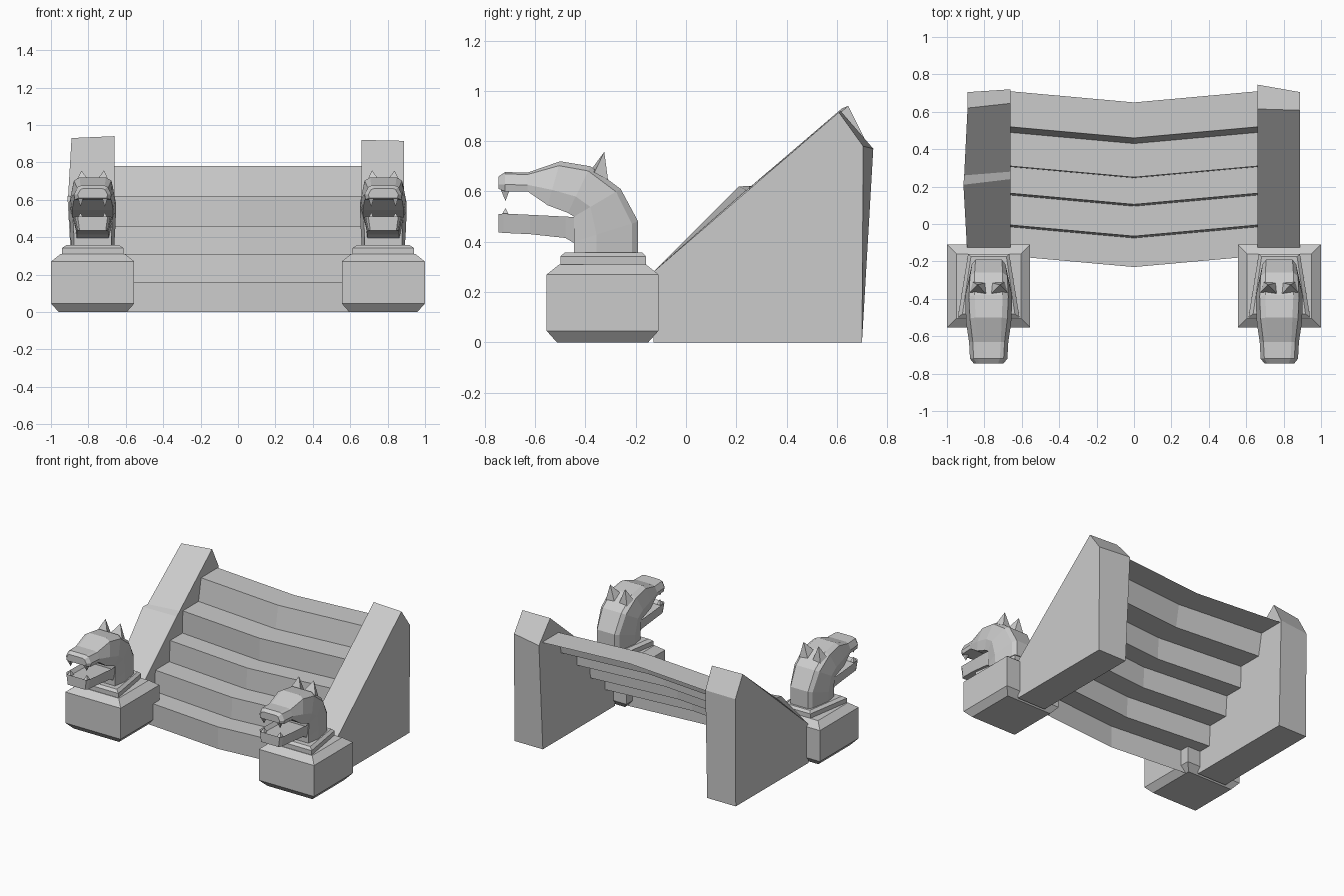
import bpy, bmesh
from mathutils import Matrix, Vector

old = bpy.data.objects.get("Cube")
if old:
    bpy.data.objects.remove(old, do_unlink=True)

stone = bpy.data.materials.new("grey_stone")
stone.use_nodes = True
GREY = (0.6, 0.6, 0.6, 1)
stone.diffuse_color = GREY
stone.node_tree.nodes["Principled BSDF"].inputs["Base Color"].default_value = GREY


def finish(name, bm, closed=True):
    if closed:
        bmesh.ops.recalc_face_normals(bm, faces=bm.faces)
    mesh = bpy.data.meshes.new(name)
    bm.to_mesh(mesh)
    bm.free()
    mesh.materials.append(stone)
    ob = bpy.data.objects.new(name, mesh)
    bpy.context.collection.objects.link(ob)
    return ob


def loft(bm, rings, caps=True):
    """Skin a list of closed rings of points."""
    rows = [[bm.verts.new(p) for p in ring] for ring in rings]
    n = len(rows[0])
    for a, b in zip(rows, rows[1:]):
        for i in range(n):
            j = (i + 1) % n
            bm.faces.new((a[i], a[j], b[j], b[i]))
    if caps:
        bm.faces.new(rows[0][::-1])
        bm.faces.new(rows[-1])


def rect(cx, y0, y1, half0, half1, z):
    return [(cx - half0, y0, z), (cx + half0, y0, z),
            (cx + half1, y1, z), (cx - half1, y1, z)]


# Staircase: one open folded sheet, swept to a shallow V in plan
profile = []
top = 0.0
for low_y, high_y, height in ((-0.23, -0.23, 0.16), (-0.075, -0.065, 0.31),
                              (0.095, 0.105, 0.46), (0.246, 0.25, 0.62),
                              (0.43, 0.46, 0.78)):
    profile += [(low_y, top), (high_y, height)]
    top = height
profile.append((0.65, top))
bm = bmesh.new()
cols = [[bm.verts.new((x, y + abs(x) * 0.09, z)) for y, z in profile]
        for x in (-0.67, 0, 0.67)]
for a, b in zip(cols, cols[1:]):
    for i in range(len(profile) - 1):
        bm.faces.new((a[i], b[i], b[i + 1], a[i + 1]))
finish("stairs", bm, closed=False)


# Sloping side walls, each lofted from its inner to its outer outline
def wall(name, inner, outer):
    bm = bmesh.new()
    loft(bm, [inner, outer])
    bmesh.ops.triangulate(bm, faces=[f for f in bm.faces if len(f.verts) > 4])
    finish(name, bm)


wall("left_wall",
     [(0.66, y, z) for y, z in ((-0.13, 0), (-0.13, 0.28), (0.615, 0.92),
                                (0.745, 0.77), (0.70, 0))],
     [(0.888, y, z) for y, z in ((-0.13, 0), (-0.13, 0.28), (0.608, 0.915),
                                 (0.705, 0.78), (0.70, 0))])
wall("right_wall",
     [(-0.66, y, z) for y, z in ((-0.13, 0), (-0.13, 0.28), (0.24, 0.605),
                                 (0.28, 0.63), (0.645, 0.94), (0.72, 0.79), (0.70, 0))],
     [(x, y, z) for x, y, z in ((-0.893, -0.13, 0), (-0.893, -0.13, 0.28),
                                (-0.912, 0.21, 0.62), (-0.908, 0.26, 0.622),
                                (-0.89, 0.62, 0.93), (-0.89, 0.705, 0.78),
                                (-0.89, 0.70, 0))])


def head_ring(cx, crest, base, a, b, c, d):
    """Cross-section from crest to base: half widths crest, shoulder, cheek, base."""
    crest, base = Vector((cx, *crest)), Vector((cx, *base))
    side = [(crest.lerp(base, t), w)
            for t, w in ((0, a), (0.1, b), (0.65, c), (1, d))]
    right = [p + Vector((w, 0, 0)) for p, w in side]
    left = [p - Vector((w, 0, 0)) for p, w in reversed(side)]
    return right + left


def spike(bm, base, tip):
    verts = [bm.verts.new(p) for p in base]
    peak = bm.verts.new(tip)
    bm.faces.new(verts)
    for i in range(len(verts)):
        bm.faces.new((verts[i], verts[(i + 1) % len(verts)], peak))


def guardian(side, cx):
    # Chamfered pedestal block
    bm = bmesh.new()
    loft(bm, [rect(cx, -0.332 - h, -0.332 + h, h, h, z) for h, z in
              ((0.182, 0), (0.222, 0.045), (0.222, 0.27), (0.172, 0.31))])
    finish(side + "_pedestal", bm)

    # Tapered plinth under the neck
    bm = bmesh.new()
    loft(bm, [rect(cx, -0.50, -0.16, 0.165, 0.11, 0.30),
              rect(cx, -0.50, -0.16, 0.165, 0.11, 0.342),
              rect(cx, -0.48, -0.175, 0.14, 0.095, 0.358)])
    finish(side + "_plinth", bm)

    # Neck, skull and upper jaw
    bm = bmesh.new()
    loft(bm, [head_ring(cx, *s) for s in (
        ((-0.19, 0.35), (-0.445, 0.35), 0.07, 0.09, 0.115, 0.10),
        ((-0.19, 0.48), (-0.445, 0.40), 0.07, 0.09, 0.12, 0.10),
        ((-0.26, 0.61), (-0.445, 0.50), 0.075, 0.10, 0.125, 0.105),
        ((-0.38, 0.70), (-0.47, 0.515), 0.075, 0.105, 0.125, 0.11),
        ((-0.50, 0.72), (-0.55, 0.545), 0.07, 0.10, 0.12, 0.11),
        ((-0.63, 0.675), (-0.63, 0.60), 0.065, 0.085, 0.105, 0.10),
        ((-0.72, 0.677), (-0.72, 0.60), 0.06, 0.08, 0.10, 0.095),
        ((-0.745, 0.66), (-0.745, 0.61), 0.05, 0.065, 0.08, 0.075))])
    finish(side + "_head", bm)

    # Lower jaw with a sunken mouth floor
    bm = bmesh.new()
    loft(bm, [[(cx - w, y, lo), (cx + w, y, lo), (cx + v, y, hi), (cx - v, y, hi)]
              for y, lo, hi, w, v in ((-0.42, 0.38, 0.497, 0.085, 0.10),
                                      (-0.48, 0.415, 0.50, 0.085, 0.105),
                                      (-0.62, 0.43, 0.507, 0.085, 0.10),
                                      (-0.725, 0.435, 0.512, 0.08, 0.095),
                                      (-0.745, 0.437, 0.51, 0.07, 0.08))])
    bm.normal_update()
    bmesh.ops.recalc_face_normals(bm, faces=bm.faces)
    floor = [f for f in bm.faces if f.normal.z > 0.9]
    bmesh.ops.inset_region(bm, faces=floor, thickness=0.02, depth=-0.025)
    finish(side + "_lower_jaw", bm)

    # Ears and fangs, mirrored about the head
    for label, sign in (("inner", -1), ("outer", 1)):
        bm = bmesh.new()
        spike(bm, [(cx + sign * x, y, z) for x, y, z in
                   ((0.012, -0.375, 0.69), (0.10, -0.365, 0.675),
                    (0.085, -0.31, 0.645), (0.02, -0.315, 0.65))],
              (cx + sign * 0.06, -0.325, 0.757))
        finish(f"{side}_{label}_ear", bm)
        for jaw, z, tip in (("upper", 0.61, 0.562), ("lower", 0.50, 0.533)):
            bm = bmesh.new()
            fx = cx + sign * 0.065
            spike(bm, rect(fx, -0.738, -0.70, 0.015, 0.015, z), (fx, -0.718, tip))
            finish(f"{side}_{label}_{jaw}_fang", bm)


guardian("left", 0.777)
guardian("right", -0.777)
